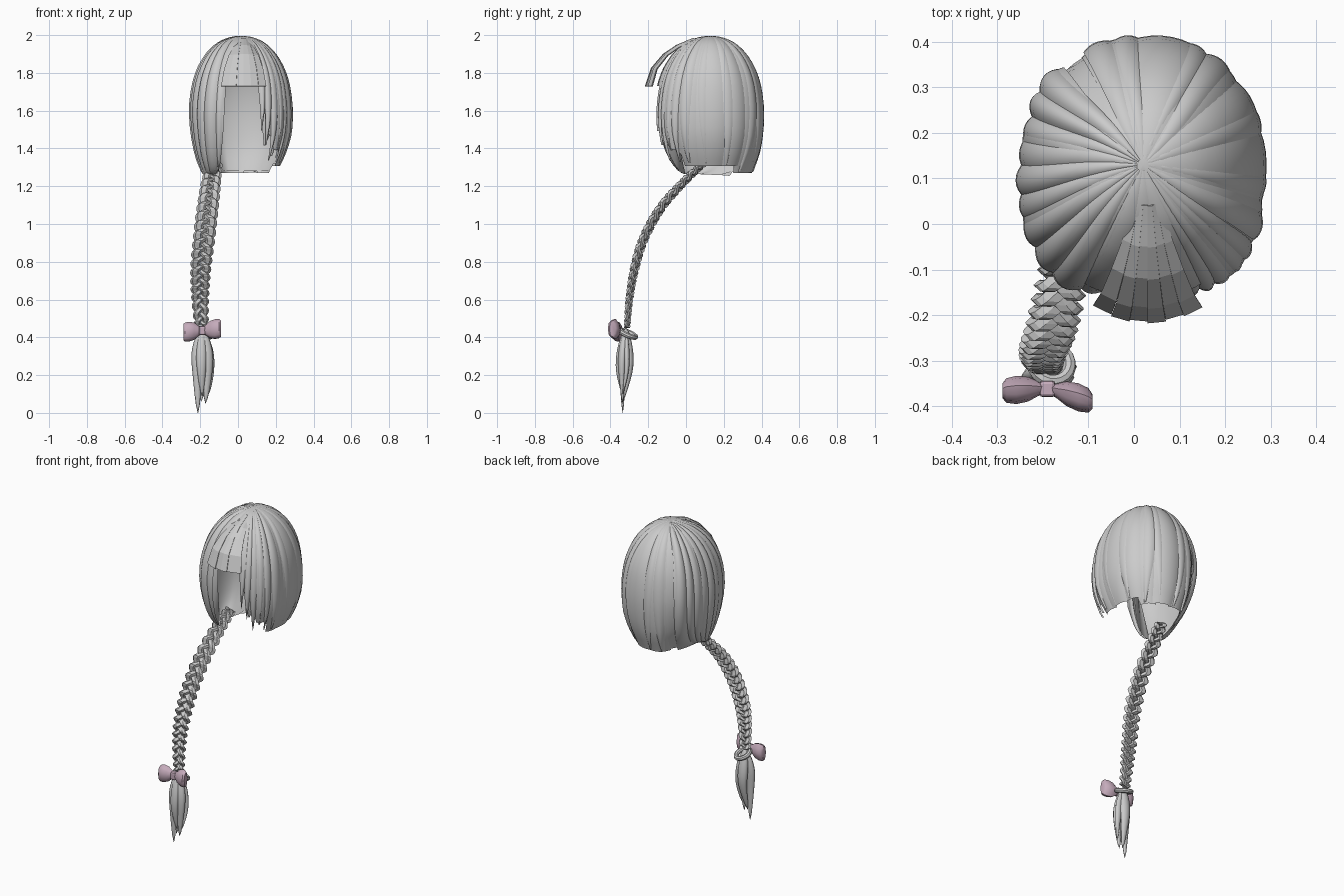
import bpy, bmesh, math, random
from mathutils import Vector

random.seed(4)
cube = bpy.data.objects.get("Cube")
if cube:
    bpy.data.objects.remove(cube, do_unlink=True)


def material(name, rgb):
    m = bpy.data.materials.new(name)
    m.use_nodes = True
    m.diffuse_color = (*rgb, 1)
    bsdf = m.node_tree.nodes["Principled BSDF"]
    bsdf.inputs["Base Color"].default_value = (*rgb, 1)
    bsdf.inputs["Roughness"].default_value = 0.8
    return m


HAIR = material("light grey hair", (0.6, 0.6, 0.6))
PINK = material("dusty pink ribbon", (0.56, 0.41, 0.5))


def loft(name, rows, mat=HAIR, closed=False, smooth=True):
    """Skin a list of point rows; closed rows become a capped tube."""
    bm = bmesh.new()
    vs = [[bm.verts.new(p) for p in row] for row in rows]
    n = len(rows[0])
    for r0, r1 in zip(vs, vs[1:]):
        for j in range(n if closed else n - 1):
            k = (j + 1) % n
            bm.faces.new((r0[j], r0[k], r1[k], r1[j]))
    if closed:
        bm.faces.new(vs[0])
        bm.faces.new(vs[-1])
    bmesh.ops.remove_doubles(bm, verts=bm.verts, dist=0.0004)
    bmesh.ops.recalc_face_normals(bm, faces=bm.faces)
    for f in bm.faces:
        f.smooth = smooth
    me = bpy.data.meshes.new(name)
    bm.to_mesh(me)
    bm.free()
    me.materials.append(mat)
    ob = bpy.data.objects.new(name, me)
    bpy.context.collection.objects.link(ob)
    return ob


def spline(pts, t):
    """Catmull-Rom point at t in 0..1."""
    n = len(pts) - 1
    i = min(int(t * n), n - 1)
    f = t * n - i
    a, b, c, d = [Vector(pts[max(0, min(n, i + k))]) for k in (-1, 0, 1, 2)]
    return 0.5 * (2 * b + (c - a) * f + (2 * a - 5 * b + 4 * c - d) * f * f
                  + (3 * b - a - 3 * c + d) * f ** 3)


def frame(pts, t):
    """Position plus side and depth axes of a mostly vertical path."""
    d = (spline(pts, min(1, t + 0.01)) - spline(pts, max(0, t - 0.01))).normalized()
    u = Vector((1, 0, 0))
    u = (u - d * u.dot(d)).normalized()
    return spline(pts, t), u, d.cross(u)


def ring(c, u, v, ru, rv, sides):
    return [c + u * ru * math.cos(2 * math.pi * k / sides)
            + v * rv * math.sin(2 * math.pi * k / sides) for k in range(sides)]


# Head of hair: a meridian swept by azimuth (0 is the front, 90 the left)
MERIDIAN = [(0, 1.996), (.2, 1.988), (.4, 1.965), (.55, 1.932), (.7, 1.885), (.85, 1.81),
            (.95, 1.72), (1, 1.6), (.98, 1.48), (.92, 1.38), (.82, 1.3), (.76, 1.25)]
ROOT = Vector((-0.145, 0.03, 1.265))


def wrap(a):
    return (a + 180) % 360 - 180


def hair_point(a, s, lift=0.0):
    """Point on the head; the right side is drawn together into the braid root."""
    a = wrap(a)
    rad = math.radians(a)
    m = spline([(r, z, 0) for r, z in MERIDIAN], s / (len(MERIDIAN) - 1))
    out = lift * min(1, s / 3)
    rho = m.x * 0.98 + out * 3.7 * min(1, m.x + .2)
    # squarer plan, fullest at the front corners, tucked in at the left hem
    corner = math.sin(2 * rad) ** 2
    rho *= 1 + (0.11 * corner if abs(a) < 90 else 0.03 * corner) + 0.05 * max(0, math.cos(rad)) ** 2
    rho *= 1 - 0.055 * max(0, s - 8) * max(0, math.sin(rad))
    p = Vector((0.02 + 0.265 * rho * math.sin(rad), 0.13 - 0.28 * rho * math.cos(rad),
                m.y + out * 0.6 * max(0, 1 - m.x)))
    pull = max(0, (s - 6.5) / 4.5) ** 2
    if a > -20:
        pull = 0
    elif a < -125:
        pull *= max(0, (a + 155) / 30)
    goal = ROOT + Vector((0.04 * math.cos(rad * 2), -0.03 * math.cos(rad), 0))
    return p.lerp(goal, min(1, pull))


def hem(a):
    """How far down the meridian the hair reaches."""
    a = wrap(a)
    if abs(a) < 27:
        return 5.8
    if 0 < a < 65:
        return 8 + (a - 27) / 20
    if 0 < a < 125:
        return 9.9
    return 11 if -140 < a < 0 else 10.5


def lock(name, a, half, lift, bulge, end, taper=0.0, sweep=0.0, start=0.3):
    rows = []
    for i in range(23):
        f = i / 22
        s = start + (end - start) * f
        w = half * (1 - taper * max(0, (f - 0.6) / 0.4) ** 1.5)
        mid = a + sweep * math.sin(f * math.pi)
        rows.append([hair_point(mid + w * j / 4, s, lift + bulge * (1 - (j / 4) ** 2))
                     for j in range(-4, 5)])
    return loft(name, rows)


loft("hair_base", [[hair_point(4 * k, hem(4 * k + .1) * i / 24 * 0.98, -0.006)
                    for k in range(91)] for i in range(25)])

# Broad smooth locks on the left and back, narrower ridged ones on the right
az = 44
while az < 330:
    right = az > 215
    half = random.uniform(7, 9.5) if right else random.uniform(14, 20)
    lock("side_lock" if right else "back_lock", az, half,
         random.uniform(-0.006, 0.002), random.uniform(.014, .022) if right else 0.011,
         hem(az), taper=0.7 if az < 60 else 0.1,
         sweep=random.uniform(4, 9) if right else random.uniform(-4, 4))
    az += half * 1.5
for az in (62, 84, 112, 137, 160, 185, 205, 232, 262, 290):
    lock("thin_lock", az, random.uniform(6, 9), 0.003, 0.008, hem(az) - 0.1,
         taper=0.8, sweep=random.uniform(-7, 7), start=0.4)

# Front of the crown beneath the fringe
for az in (-18, 0, 18):
    lock("crown_lock", az, 13, 0.0, 0.011, 5.9)

# Loose pointed wisps framing the face
for az, end in ((22, 7.9), (28, 8.6), (35, 9.5), (43, 8.9), (50, 9.6), (-26, 10.4), (-33, 10.8)):
    lock("face_wisp", az, 5.5, -0.002, 0.01, end, taper=0.97, sweep=2)

# Shorter underlayer seen through the face opening
for az, end in ((30, 8.6), (44, 9.2), (58, 9.3)):
    lock("under_lock", az, 9, -0.03, 0.008, end, taper=0.9, sweep=3, start=4.5)

# Blunt fringe: flat fanned panels, alternately raised
FRINGE = [(0.04, 1.986, .25), (-0.05, 1.948, .46), (-0.12, 1.9, .66),
          (-0.183, 1.825, .86), (-0.214, 1.73, 1)]
for k in range(6):
    rows = []
    for y, z, w in FRINGE:
        row = []
        for e in (k, k + 1):
            q = e / 3 - 1
            row.append((0.03 + 0.12 * q * w, y + 0.035 * q * q * w - 0.004 * (k % 2) * w,
                        z - 0.02 * q * q * (1 - w)))
        rows.append(row)
    panel = loft("fringe_panel", rows, smooth=False)
    mod = panel.modifiers.new("thickness", "SOLIDIFY")
    mod.thickness = 0.004

# Three-strand braid
BRAID = [(-.12, .1, 1.325), (-.14, 0, 1.235), (-.16, -.13, 1.09), (-.18, -.225, .92),
         (-.198, -.275, .75), (-.2, -.3, .6), (-.193, -.312, .45)]
TURNS, STEPS = 7, 112
for strand in range(3):
    rows = []
    for i in range(STEPS + 1):
        t = i / STEPS
        c, u, v = frame(BRAID, t)
        ph = 2 * math.pi * (t * TURNS + strand / 3)
        size = 0.66 + 0.4 * math.sin(math.pi * t ** 0.85)
        c = c + u * 0.032 * size * math.sin(ph) + v * 0.012 * size * math.sin(2 * ph)
        rows.append(ring(c, u, v, 0.025 * size, 0.016 * size, 6))
    loft("braid_strand", rows, closed=True, smooth=False)

# Loose tail under the tie: spindle-shaped wisps (mid offset, tip, width)
TAIL = [(-.03, -.01, -.212, 0.0, .033), (.022, -.014, -.172, .05, .034),
        (.0, .024, -.195, .06, .034), (.04, .01, -.155, .1, .022), (-.008, -.03, -.19, .09, .028)]
for dx, dy, tip_x, tip_z, width in TAIL:
    path = [(-.19, -.318, .45), (-.187 + dx * .8, -.322 + dy * .8, .34),
            (-.185 + dx, -.325 + dy, .22), (tip_x, -.335, tip_z)]
    rows = []
    for i in range(13):
        t = i / 12
        c, u, v = frame(path, t)
        r = width * (0.12 + 0.88 * math.sin(math.pi * t ** 0.85)) if t < 1 else 0.001
        rows.append(ring(c, u, v, r, r * 0.65, 8))
    loft("tail_wisp", rows, closed=True)

# Tilted hair tie
bpy.ops.mesh.primitive_torus_add(major_segments=20, minor_segments=8, major_radius=0.042,
                                 minor_radius=0.014, location=(-.182, -.306, .418),
                                 rotation=(-0.45, 0, -0.5))
tie = bpy.context.object
tie.name = "hair_tie"
tie.data.materials.append(HAIR)

# Ribbon bow: two flared loops and a knot (distance, half height, half depth)
LOOP = [(.0, .018, .012), (.02, .028, .016), (.042, .046, .027), (.068, .053, .031),
        (.09, .051, .027), (.099, .044, .016)]
for side, swing in ((-1, 0.06), (1, 0.3)):
    rows = []
    for d, h, w in LOOP:
        c = Vector((-.19 + side * d, -.36 - swing * d, .436 + side * d * 0.1))
        rows.append([c + Vector((0, w * math.cos(k * math.pi / 5),
                                 h * math.sin(k * math.pi / 5) * (1 + .06 * math.cos(k * 3))))
                     for k in range(10)])
    bow = loft("bow_loop_left" if side > 0 else "bow_loop_right", rows, PINK, closed=True)
    bpy.ops.object.select_all(action="DESELECT")
    bpy.context.view_layer.objects.active = bow
    bow.select_set(True)
    bpy.ops.object.shade_smooth_by_angle(angle=0.7)

bpy.ops.mesh.primitive_cube_add(size=1, location=(-.19, -.362, .436))
knot = bpy.context.object
knot.name = "bow_knot"
knot.scale = (.034, .036, .048)
bev = knot.modifiers.new("round", "BEVEL")
bev.width = 0.2
bev.segments = 2
knot.data.materials.append(PINK)
